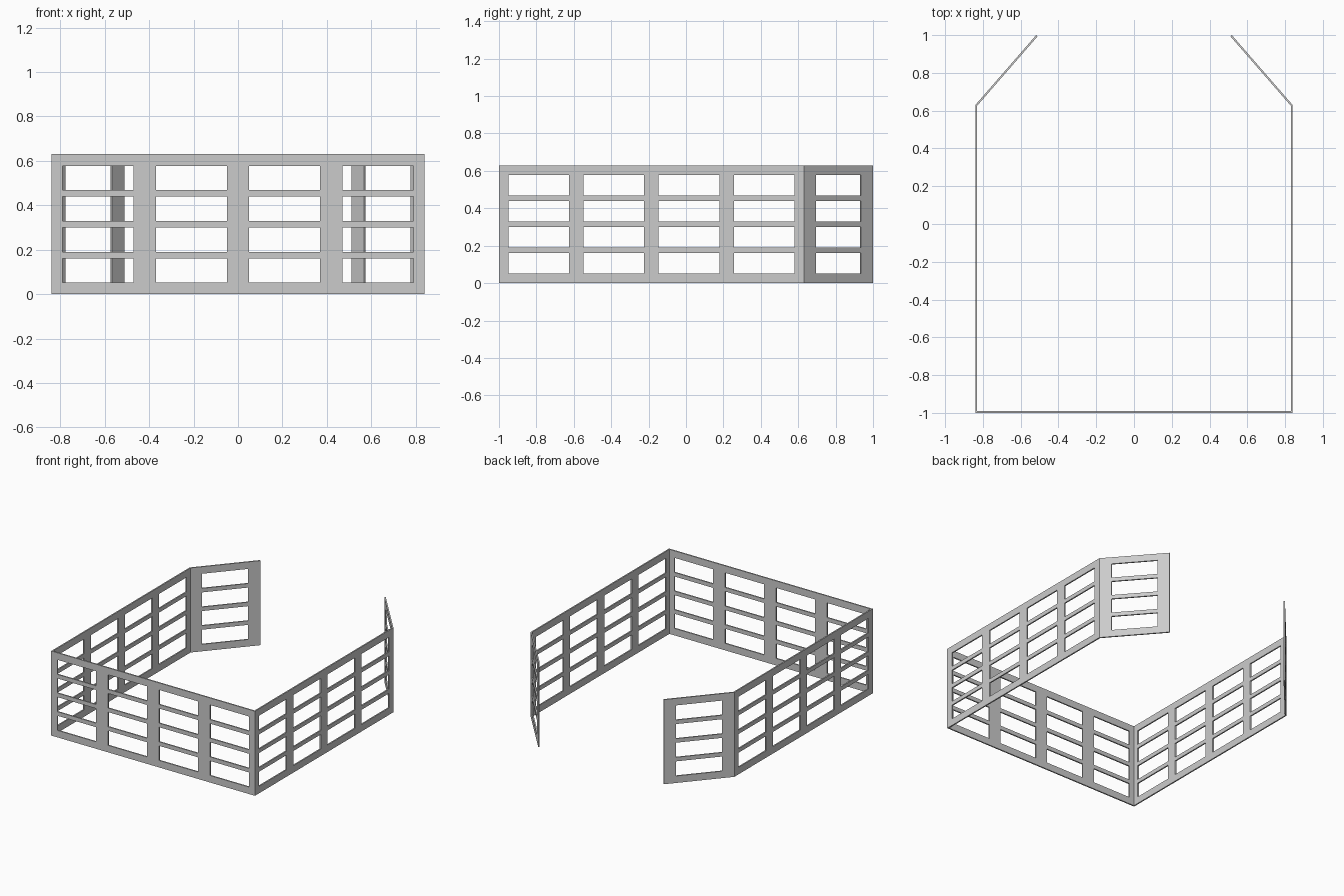
import bpy
import bmesh
from mathutils import Vector

cube = bpy.data.objects.get("Cube")
if cube:
    bpy.data.objects.remove(cube, do_unlink=True)

HEIGHT = 0.63
THICK = 0.01
HALF_X = 0.84
HINGE_Y = 0.63

grey = bpy.data.materials.new("plain grey")
grey.use_nodes = True
grey.diffuse_color = (0.6, 0.6, 0.6, 1)
grey.node_tree.nodes["Principled BSDF"].inputs["Base Color"].default_value = (0.6, 0.6, 0.6, 1)


def cuts(length, margin, opening, gap, count):
    """Edges of the bars and openings along one direction."""
    out = [0.0]
    for i in range(count):
        a = margin + i * (opening + gap)
        out += [a, a + opening]
    return out + [length]


# Four rows of openings between the horizontal rails
ROWS = cuts(HEIGHT, 0.052, 0.109, 0.03, 4)


def panel(name, start, end, columns, mirrored=False):
    """Upright panel from start to end with a grid of openings, thickened inward."""
    start, end = Vector((*start, 0)), Vector((*end, 0))
    along = (end - start).normalized()
    bm = bmesh.new()
    grid = [[bm.verts.new(start + along * u + Vector((0, 0, z))) for z in ROWS]
            for u in columns]
    for i in range(len(columns) - 1):
        for j in range(len(ROWS) - 1):
            if i % 2 and j % 2:
                continue  # opening
            bm.faces.new((grid[i][j], grid[i + 1][j], grid[i + 1][j + 1], grid[i][j + 1]))
    mesh = bpy.data.meshes.new(name)
    bm.to_mesh(mesh)
    bm.free()
    mesh.materials.append(grey)
    obj = bpy.data.objects.new(name, mesh)
    bpy.context.collection.objects.link(obj)
    solid = obj.modifiers.new("thickness", 'SOLIDIFY')
    solid.thickness = THICK
    solid.offset = -1
    if mirrored:
        mirror = obj.modifiers.new("other side", 'MIRROR')
        mirror.use_axis = (True, False, False)
        mirror.use_mirror_merge = False


# Front panel
panel("front_panel", (-HALF_X, -1), (HALF_X, -1),
      cuts(2 * HALF_X, 0.05, 0.32, 0.1, 4))

# Side panels, butted against the back of the front panel
side_start = -1 + THICK
panel("side_panels", (HALF_X, side_start), (HALF_X, HINGE_Y),
      cuts(HINGE_Y - side_start, 0.04, 0.324, 0.078, 4), mirrored=True)

# Angled gates at the open back
hinge, tip = Vector((HALF_X, HINGE_Y)), Vector((0.518, 1.0))
gate_length = (tip - hinge).length
panel("gates", hinge, tip,
      cuts(gate_length, (gate_length - 0.32) / 2, 0.32, 0, 1), mirrored=True)
